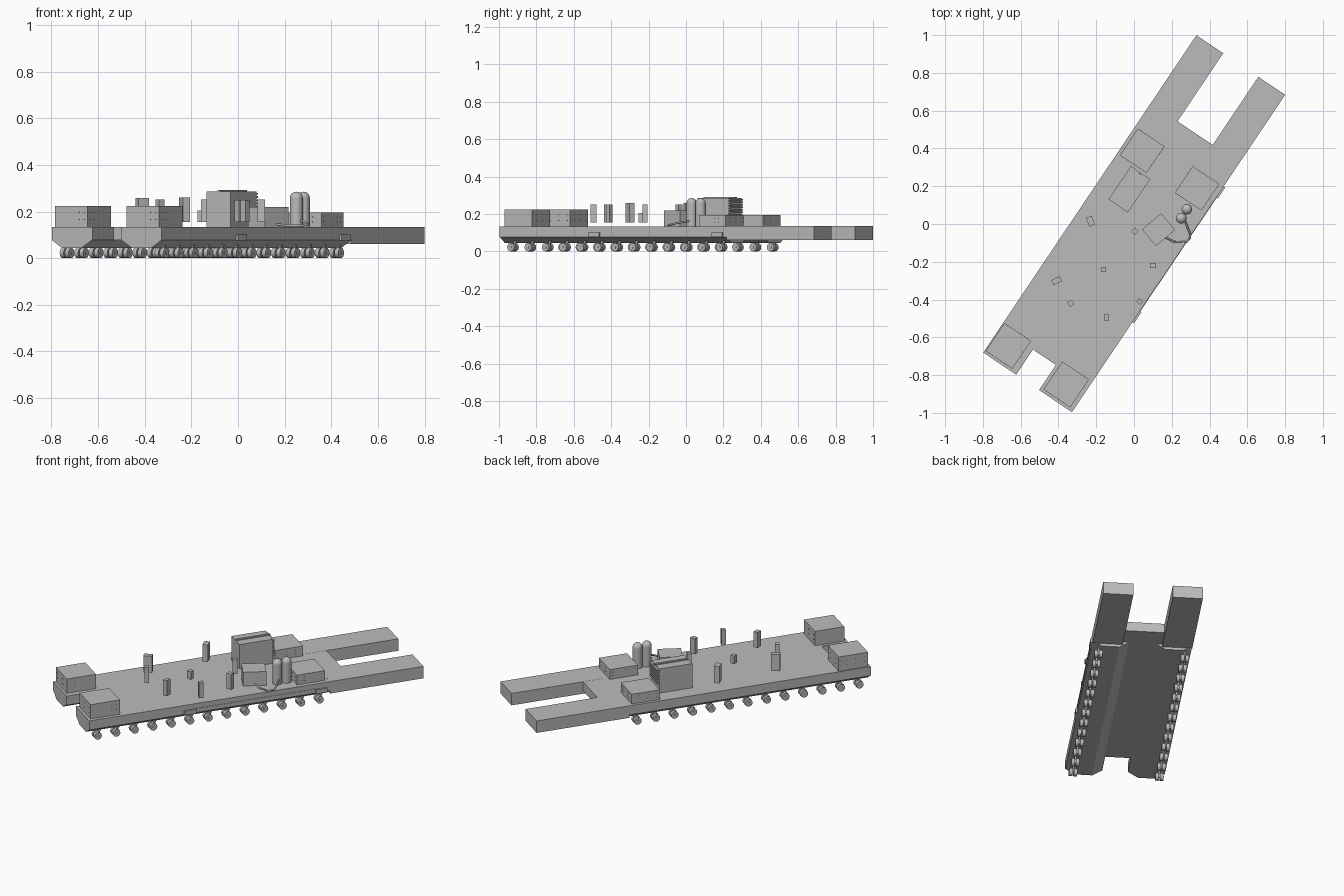
import bpy, bmesh, math
from mathutils import Matrix, Vector

cube = bpy.data.objects.get("Cube")
if cube:
    bpy.data.objects.remove(cube)

# One hull colour
grey = bpy.data.materials.new("hull_grey")
grey.use_nodes = True
colour = (0.5, 0.5, 0.5, 1)
grey.diffuse_color = colour
grey.node_tree.nodes["Principled BSDF"].inputs["Base Color"].default_value = colour

# The hull runs along its own length (u) and width (v), turned on the ground
HEADING = math.radians(56.1)
TURN = Matrix.Rotation(HEADING, 4, 'Z')
DECK = 0.134


def finish(name, bm, matrix=TURN, smooth=False):
    bmesh.ops.transform(bm, matrix=matrix, verts=bm.verts)
    bmesh.ops.recalc_face_normals(bm, faces=bm.faces)
    mesh = bpy.data.meshes.new(name)
    bm.to_mesh(mesh)
    bm.free()
    mesh.materials.append(grey)
    ob = bpy.data.objects.new(name, mesh)
    bpy.context.collection.objects.link(ob)
    if smooth:
        bpy.ops.object.select_all(action='DESELECT')
        ob.select_set(True)
        bpy.context.view_layer.objects.active = ob
        bpy.ops.object.shade_smooth_by_angle(angle=math.radians(40))
    return ob


def add_box(bm, centre, size, spin=None):
    m = Matrix.Translation(centre) @ (spin or Matrix()) @ Matrix.Diagonal((*size, 1))
    bmesh.ops.create_cube(bm, size=1, matrix=m)


def box(name, u, v, z0, z1, su, sv, matrix=TURN):
    bm = bmesh.new()
    add_box(bm, (u, v, (z0 + z1) / 2), (su, sv, z1 - z0))
    return finish(name, bm, matrix)


def prism(name, points, offset):
    bm = bmesh.new()
    face = bm.faces.new([bm.verts.new(p) for p in points])
    new = bmesh.ops.extrude_face_region(bm, geom=[face])["geom"]
    moved = [g for g in new if isinstance(g, bmesh.types.BMVert)]
    bmesh.ops.translate(bm, vec=offset, verts=moved)
    return finish(name, bm)


def add_cylinder(bm, centre, radius, depth, spin=None, sides=12):
    m = Matrix.Translation(centre) @ (spin or Matrix())
    bmesh.ops.create_cone(bm, cap_ends=True, segments=sides, radius1=radius,
                          radius2=radius, depth=depth, matrix=m)


# Deck slab with a notch at each end
plan = [(-1.01, 0.283), (-1.01, 0.073), (-0.85, 0.073), (-0.85, -0.073),
        (-1.01, -0.073), (-1.01, -0.283), (0.58, -0.283), (0.58, 0.283)]
prism("deck", [(u, v, 0.077) for u, v in plan], (0, 0, DECK - 0.077))

# Tapered side beams below, and the forked arms
for side, s in (("left", 1), ("right", -1)):
    section = [(0.283, 0.078), (0.232, 0.044), (0.13, 0.044), (0.075, 0.078)]
    prism(side + "_beam", [(-1.01, s * v, z) for v, z in section], (1.46, 0, 0))
    box(side + "_arm", 0.732, s * 0.1975, 0.06, DECK + 0.0005, 0.564, 0.171)

# Running gear: paired wheels on raked struts
for side, s in (("left", 1), ("right", -1)):
    wheels, struts = bmesh.new(), bmesh.new()
    across = Matrix.Rotation(math.pi / 2, 4, 'X')
    for i in range(13):
        u = -0.95 + i * 0.112
        for v in (0.232, 0.258):
            add_cylinder(wheels, (u, s * v, 0.0225), 0.0225, 0.02, across)
        add_cylinder(wheels, (u, s * 0.245, 0.0225), 0.007, 0.05, across, 8)
        add_box(struts, (u + 0.012, s * 0.245, 0.043), (0.012, 0.01, 0.055),
                Matrix.Rotation(math.radians(30), 4, 'Y'))
    finish(side + "_wheels", wheels, smooth=True)
    finish(side + "_struts", struts)

# Small lockers on the right flank, joined by a thin rail
for name, u in (("front_locker", -0.4), ("rear_locker", 0.395)):
    box(name, u, -0.283, 0.076, 0.102, 0.07, 0.02)
box("flank_rail", 0, -0.283, 0.1, 0.104, 0.75, 0.006)


# Deckhouses with rows of small ports on their sides
def deckhouse(name, u, v, size, top):
    su, sv = size
    box(name, u, v, DECK, top, su, sv)
    ports = bmesh.new()
    for z in (DECK + (top - DECK) * f for f in (0.35, 0.7)):
        for i in range(6):
            t = (i - 2.5) / 6.5
            for s in (-1, 1):
                add_box(ports, (u + t * su, v + s * sv / 2, z), (0.004, 0.002, 0.004))
                add_box(ports, (u + s * su / 2, v + t * sv, z), (0.002, 0.004, 0.004))
    finish(name + "_ports", ports)


deckhouse("front_left_house", -0.907, 0.192, (0.178, 0.17), 0.223)
deckhouse("front_right_house", -0.905, -0.176, (0.178, 0.17), 0.223)
deckhouse("rear_left_house", 0.346, 0.18, (0.17, 0.17), 0.195)
deckhouse("rear_right_house", 0.343, -0.172, (0.17, 0.17), 0.195)

# Tall tower: two halves, roof ridge and louvres at the rear
box("tower", 0.133, 0.123, DECK, 0.285, 0.2, 0.123)
box("tower_ridge", 0.138, 0.123, 0.285, 0.292, 0.205, 0.014)
louvres = bmesh.new()
for i in range(7):
    add_box(louvres, (0.238, 0.123, 0.195 + i * 0.0135), (0.014, 0.122, 0.007))
finish("tower_louvres", louvres)

# Turned machine house
spin = Matrix.Translation((0.13, -0.03, 0)) @ Matrix.Rotation(math.radians(40), 4, 'Z')
box("machine_house", 0, 0, DECK, 0.22, 0.132, 0.115, spin)

# Two domed tanks
for name, x, y in (("rear_tank", 0.28, 0.078), ("front_tank", 0.25, 0.03)):
    bm = bmesh.new()
    add_cylinder(bm, (0, 0, 0.194), 0.028, 0.126, sides=20)
    bmesh.ops.create_uvsphere(bm, u_segments=20, v_segments=12, radius=0.028,
                              matrix=Matrix.Translation((0, 0, 0.257)))
    finish(name, bm, Matrix.Translation((x, y, 0)), smooth=True)

# Pipe from the tanks to the machine house
curve = bpy.data.curves.new("tank_pipe", 'CURVE')
curve.dimensions = '3D'
curve.bevel_depth = 0.005
curve.bevel_resolution = 2
curve.use_fill_caps = True
route = [(0.265, 0.03, 0.165), (0.298, -0.055, 0.15), (0.298, -0.075, 0.145),
         (0.28, -0.095, 0.14), (0.21, -0.093, 0.14), (0.165, -0.07, 0.145)]
line = curve.splines.new('POLY')
line.points.add(len(route) - 1)
for p, co in zip(line.points, route):
    p.co = (*co, 1)
curve.materials.append(grey)
bpy.context.collection.objects.link(bpy.data.objects.new("tank_pipe", curve))

# Slim pylons hovering just above the deck: x, y, width, depth, turn, top
pylons = [(-0.41, -0.3, 0.05, 0.03, 25, 0.258), (-0.335, -0.42, 0.027, 0.027, 35, 0.252),
          (-0.145, -0.495, 0.026, 0.032, 0, 0.252), (0.03, -0.41, 0.025, 0.027, 50, 0.25),
          (0.1, -0.22, 0.032, 0.027, 0, 0.252), (-0.16, -0.24, 0.026, 0.026, 0, 0.205),
          (0.005, -0.038, 0.027, 0.027, 40, 0.25), (-0.23, 0.015, 0.032, 0.05, 20, 0.26)]
for i, (x, y, w, d, turn, top) in enumerate(pylons, 1):
    place = Matrix.Translation((x, y, 0)) @ Matrix.Rotation(math.radians(turn), 4, 'Z')
    box(f"pylon_{i}", 0, 0, 0.155, top, w, d, place)
